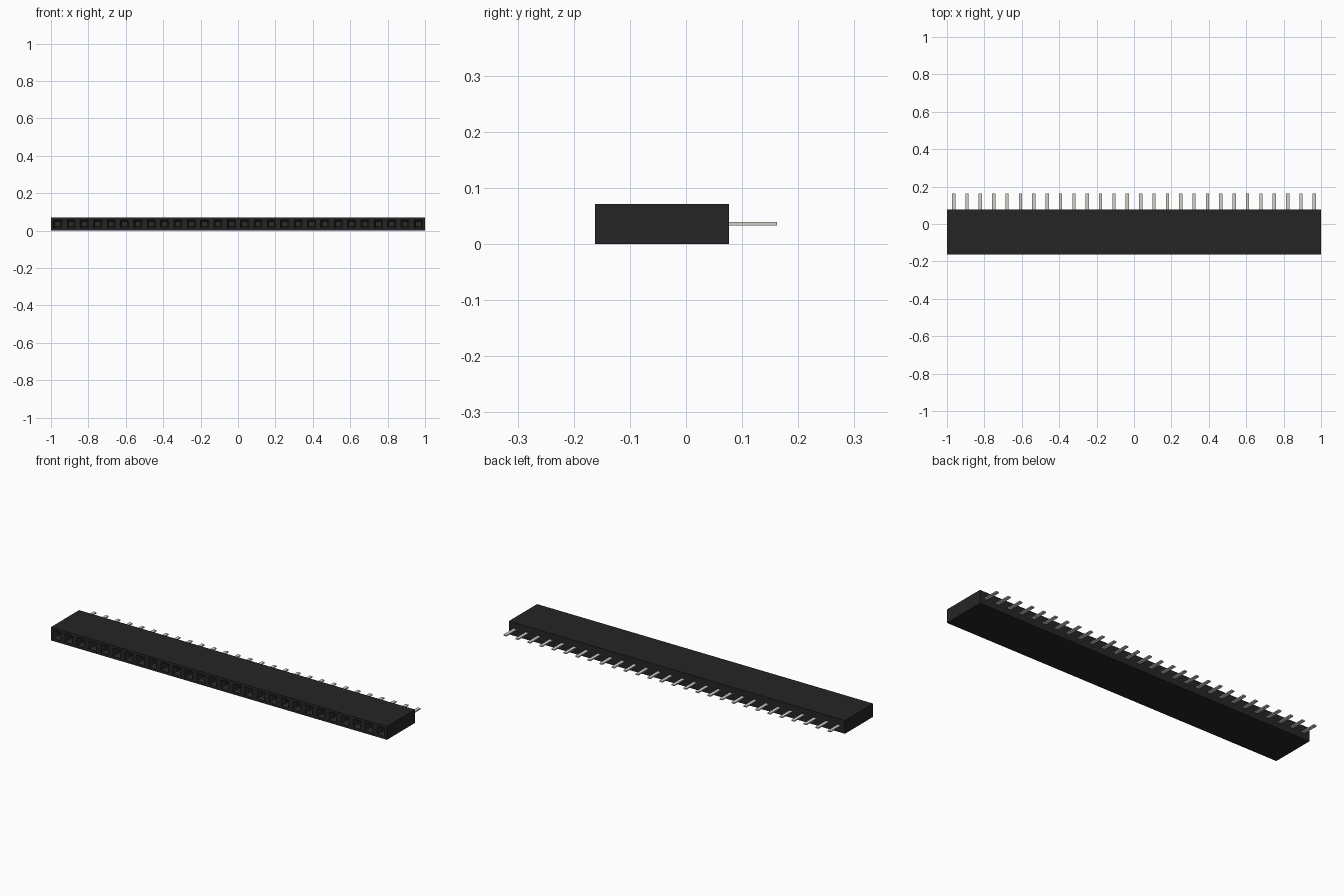
import bpy
import bmesh

cube = bpy.data.objects.get("Cube")
if cube:
    bpy.data.objects.remove(cube, do_unlink=True)

COUNT = 28
PITCH = 2.0 / COUNT
HALF = PITCH / 2
FRONT, BACK, TIP = -0.162, 0.077, 0.162
MOUTH, HOLE = 0.022, 0.0135      # half sizes of the socket funnel
FUNNEL_Y, FLOOR_Y = FRONT + 0.014, FRONT + 0.17


def material(name, rgb):
    mat = bpy.data.materials.new(name)
    mat.use_nodes = True
    mat.diffuse_color = (*rgb, 1)
    bsdf = mat.node_tree.nodes["Principled BSDF"]
    bsdf.inputs["Base Color"].default_value = (*rgb, 1)
    bsdf.inputs["Roughness"].default_value = 0.6
    return mat


def finish(name, bm, mat):
    bmesh.ops.remove_doubles(bm, verts=bm.verts, dist=1e-5)
    bmesh.ops.recalc_face_normals(bm, faces=bm.faces)
    mesh = bpy.data.meshes.new(name)
    bm.to_mesh(mesh)
    bm.free()
    mesh.materials.append(mat)
    obj = bpy.data.objects.new(name, mesh)
    bpy.context.scene.collection.objects.link(obj)
    return obj


def ring(bm, x, half_w, half_h, y):
    corners = ((-1, -1), (1, -1), (1, 1), (-1, 1))
    return [bm.verts.new((x + sx * half_w, y, HALF + sz * half_h)) for sx, sz in corners]


def loft(bm, a, b, skip=()):
    # Sides: 0 bottom, 1 left (+x), 2 top, 3 right (-x)
    for i in range(4):
        if i not in skip:
            j = (i + 1) % 4
            bm.faces.new((a[i], a[j], b[j], b[i]))


black = material("black plastic", (0.0185, 0.0182, 0.0182))
metal = material("pale metal", (0.64, 0.63, 0.57))

centres = [(i - (COUNT - 1) / 2) * PITCH for i in range(COUNT)]

# Housing: one cell per socket, open towards its neighbours
bm = bmesh.new()
for i, x in enumerate(centres):
    rings = [ring(bm, x, HALF, HALF, BACK), ring(bm, x, HALF, HALF, FRONT),
             ring(bm, x, MOUTH, MOUTH, FRONT), ring(bm, x, HOLE, HOLE, FUNNEL_Y),
             ring(bm, x, HOLE, HOLE, FLOOR_Y)]
    inner = [side for side, end in ((1, COUNT - 1), (3, 0)) if i != end]
    loft(bm, rings[0], rings[1], inner)
    for a, b in zip(rings[1:], rings[2:]):
        loft(bm, a, b)
    bm.faces.new(rings[0])
    bm.faces.new(rings[-1])
finish("socket_housing", bm, black)

# Flat pins: contact inside the socket, leg out of the back
bm = bmesh.new()
for x in centres:
    a = ring(bm, x, 0.0087, 0.003, FLOOR_Y - 0.05)
    b = ring(bm, x, 0.0087, 0.003, TIP)
    loft(bm, a, b)
    bm.faces.new(a)
    bm.faces.new(b)
finish("contact_pins", bm, metal)
